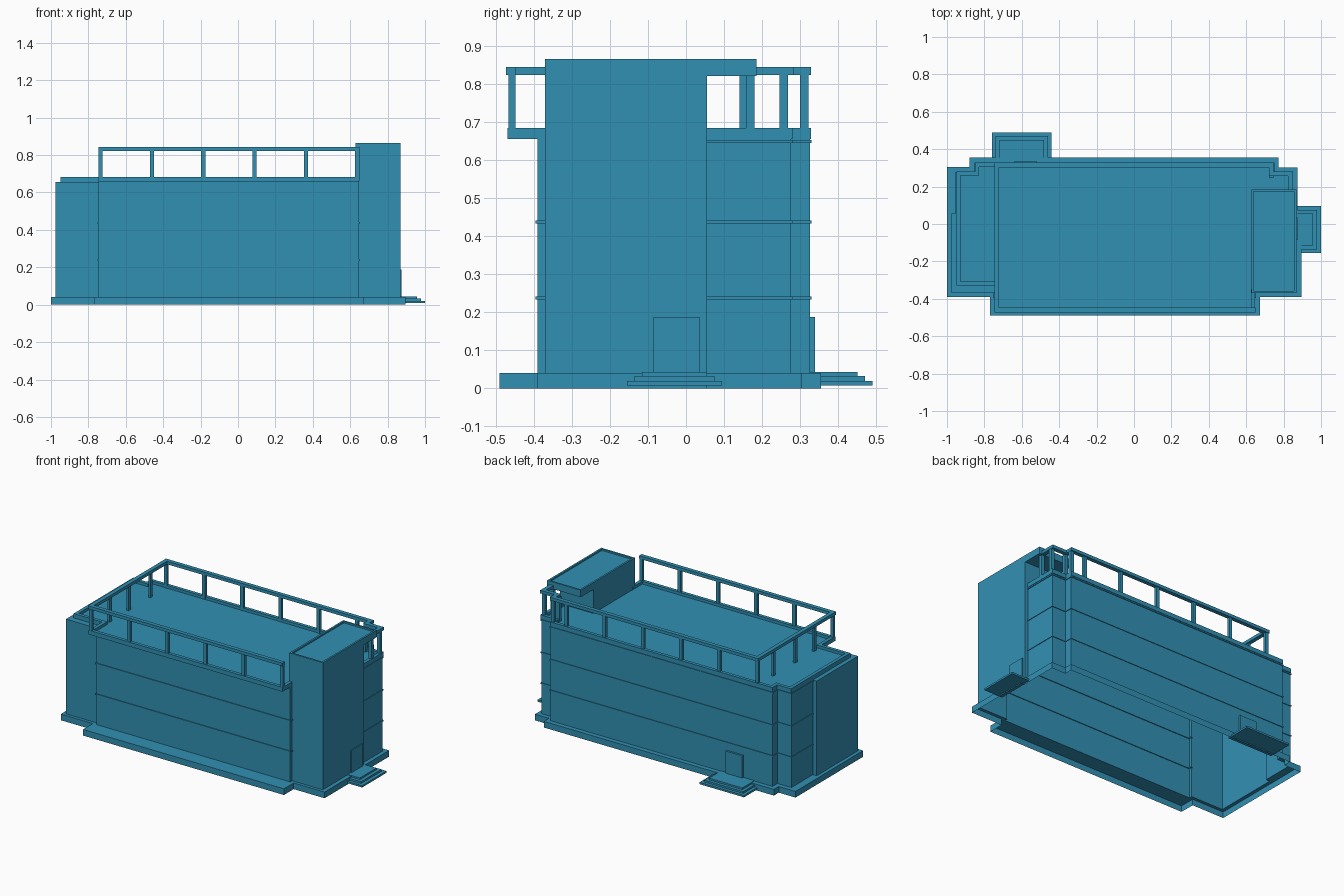
import bpy, bmesh

if "Cube" in bpy.data.objects:
    bpy.data.objects.remove(bpy.data.objects["Cube"])

teal = bpy.data.materials.new("teal")
teal.diffuse_color = (.031, .28, .456, 1)
teal.use_nodes = True
teal.node_tree.nodes["Principled BSDF"].inputs["Base Color"].default_value = teal.diffuse_color


def finish(name, bm):
    bmesh.ops.recalc_face_normals(bm, faces=bm.faces)
    mesh = bpy.data.meshes.new(name)
    bm.to_mesh(mesh)
    bm.free()
    mesh.materials.append(teal)
    ob = bpy.data.objects.new(name, mesh)
    bpy.context.collection.objects.link(ob)
    return ob


def add_box(bm, x0, x1, y0, y1, z0, z1):
    vs = bmesh.ops.create_cube(bm, size=1)["verts"]
    for v in vs:
        v.co = ((x0 + x1) / 2 + v.co.x * (x1 - x0),
                (y0 + y1) / 2 + v.co.y * (y1 - y0),
                (z0 + z1) / 2 + v.co.z * (z1 - z0))


def boxes(name, items):
    bm = bmesh.new()
    for b in items:
        add_box(bm, *b)
    return finish(name, bm)


def lofted(name, loops, cap_start=False, cap_end=False):
    """Bridge (outline, z) loops with equal point counts."""
    bm = bmesh.new()
    rings = [[bm.verts.new((x, y, z)) for x, y in pts] for pts, z in loops]
    n = len(rings[0])
    for a, b in zip(rings, rings[1:]):
        for i in range(n):
            j = (i + 1) % n
            bm.faces.new((a[i], a[j], b[j], b[i]))
    if cap_start:
        bm.faces.new(rings[0][::-1])
    if cap_end:
        bm.faces.new(rings[-1])
    return finish(name, bm)


def inset(pts, d):
    """Inset a counter-clockwise right-angled outline."""
    def normal(a, b):
        dx, dy = b[0] - a[0], b[1] - a[1]
        l = abs(dx) + abs(dy)
        return -dy / l, dx / l
    out = []
    for i, p in enumerate(pts):
        n1 = normal(pts[i - 1], p)
        n2 = normal(p, pts[(i + 1) % len(pts)])
        out.append((p[0] + d * (n1[0] + n2[0]), p[1] + d * (n1[1] + n2[1])))
    return out


def path_boxes(pts, half, z0, z1):
    """Right-angled path as one box per segment."""
    return [(min(a[0], b[0]) - half, max(a[0], b[0]) + half,
             min(a[1], b[1]) - half, max(a[1], b[1]) + half, z0, z1)
            for a, b in zip(pts, pts[1:])]


# Wall footprint and plinth outline, point for point
walls = [(-.977, -.37), (-.745, -.37), (-.745, -.39), (.648, -.39),
         (.648, -.37), (.868, -.37), (.868, .055), (.847, .055),
         (.847, .275), (.747, .275), (.747, .325), (-.85, .325),
         (-.85, .275), (-.95, .275), (-.95, .055), (-.977, .055)]
plinth = [(-1, -.39), (-.77, -.39), (-.77, -.49), (.673, -.49),
          (.673, -.39), (.895, -.39), (.895, .055), (.873, .055),
          (.873, .303), (.773, .303), (.773, .355), (-.88, .355),
          (-.88, .305), (-1, .305), (-1, .08), (-1, .055)]

# Open-bottomed shells
lofted("plinth", [(plinth, 0), (plinth, .04), (walls, .04)])
lofted("walls", [(walls, .04), (walls, .655)], cap_end=True)

# Roof slab with low parapet
roof = [(-.95, -.33), (-.745, -.33), (-.745, -.468), (.648, -.468),
        (.648, -.37), (.85, -.37), (.85, .28), (.747, .28),
        (.747, .328), (-.85, .328), (-.85, .28), (-.95, .28)]
roof_in = inset(roof, .022)
lofted("roof", [(roof, .655), (roof, .683), (roof_in, .683), (roof_in, .665)],
       cap_start=True, cap_end=True)

# Stair tower above the roof, with overhanging cap
boxes("tower", [(.627, .868, -.37, .055, .655, .82)])
cap = [(.627, -.37), (.868, -.37), (.868, .185), (.627, .185)]
cap_in = inset(cap, .012)
lofted("tower_cap", [(cap, .82), (cap, .865), (cap_in, .865), (cap_in, .855)],
       cap_start=True, cap_end=True)

# Thin floor bands on the facades
bands = []
for z in (.237, .437):
    bands += path_boxes(walls[1:5], .005, z - .004, z + .004)
for z in (.237, .437, .648):
    bands += path_boxes(walls[7:15], .004, z - .004, z + .004)
boxes("floor_bands", bands)

# Roof railing: top rail and posts
rail = [(.636, -.46), (-.734, -.46), (-.734, .315), (.734, .315),
        (.734, .269), (.837, .269), (.837, .17)]
boxes("top_rail", path_boxes(rail, .013, .823, .843))
posts = []
for i in range(6):
    x = -.735 + i * .2745
    for y in (-.459, .311):
        posts.append((x - .011, x + .011, y - .007, y + .011, .665, .825))
for y in (-.265, -.07, .152):
    posts.append((-.742, -.728, y - .012, y + .012, .66, .825))
for x, y in ((.734, .31), (.837, .257), (.837, .169), (.734, .257)):
    posts.append((x - .011, x + .011, y - .011, y + .011, .66, .825))
boxes("rail_posts", posts)

# Entrance steps and doors on the right and back
levels = [(0, .008, .020), (.02, .020, .032), (.04, .032, .043)]
boxes("side_steps", [(.866, 1 - d * 1.1, -.155 + d, .095 - d, a, b)
                     for d, a, b in levels])
boxes("back_steps", [(-.76 + d, -.44 - d, .326, .49 - d, a, b)
                     for d, a, b in levels])
boxes("side_door", [(.86, .874, -.085, .035, .04, .187)])
boxes("back_door", [(-.64, -.52, .32, .338, .04, .187)])
